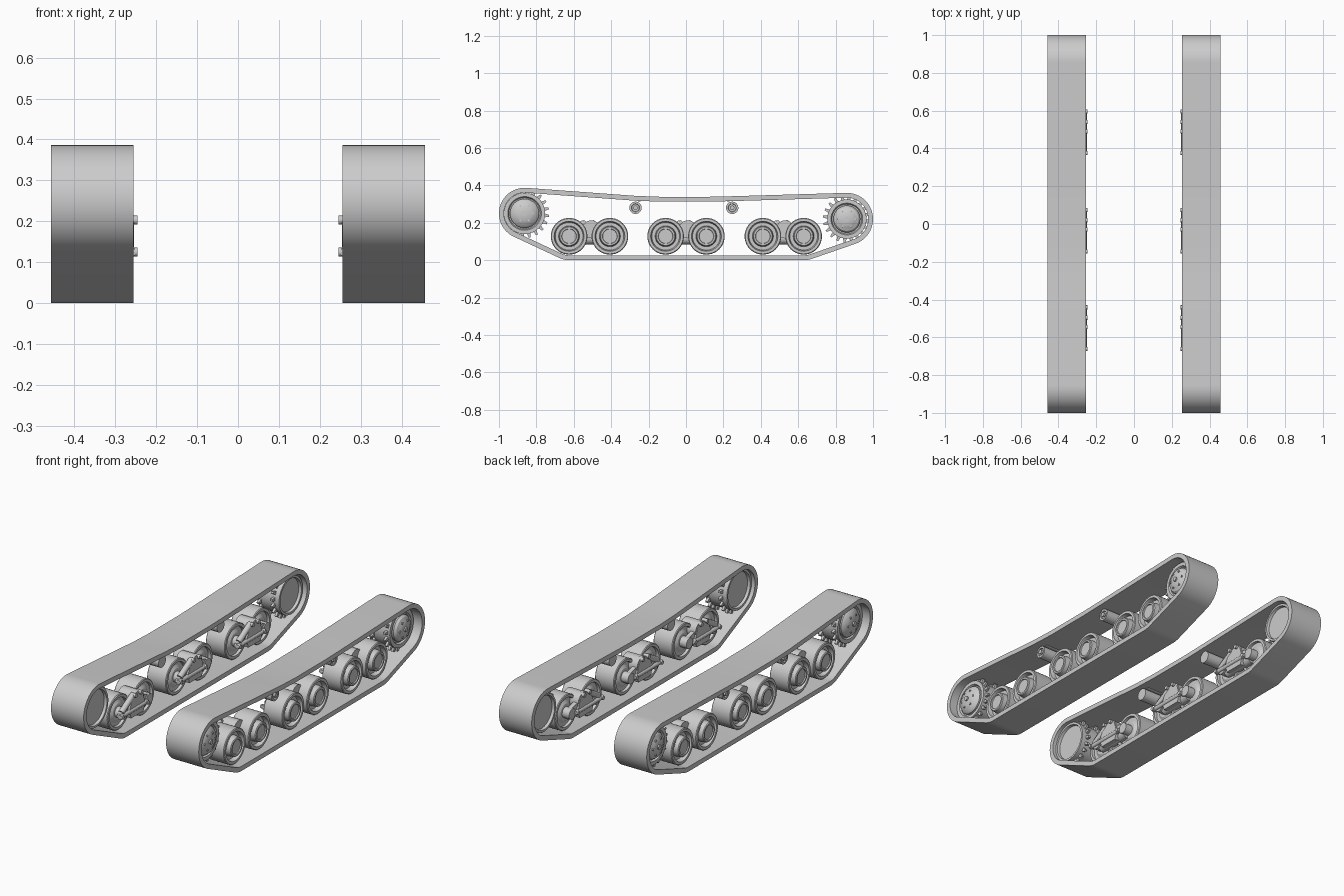
import bpy, bmesh
from math import sin, cos, pi, radians
from mathutils import Vector

cube = bpy.data.objects.get("Cube")
if cube:
    bpy.data.objects.remove(cube)

grey = bpy.data.materials.new("plain_grey")
grey.use_nodes = True
COLOR = (0.6, 0.6, 0.6, 1)
grey.diffuse_color = COLOR
grey.node_tree.nodes["Principled BSDF"].inputs["Base Color"].default_value = COLOR


def finish(name, bm):
    """Turn a bmesh into a smooth-shaded part mirrored to the other side."""
    bmesh.ops.remove_doubles(bm, verts=bm.verts, dist=0.0001)
    bmesh.ops.recalc_face_normals(bm, faces=bm.faces)
    mesh = bpy.data.meshes.new(name)
    bm.to_mesh(mesh)
    bm.free()
    for poly in mesh.polygons:
        poly.use_smooth = True
    mesh.set_sharp_from_angle(angle=radians(32))
    mesh.materials.append(grey)
    ob = bpy.data.objects.new(name, mesh)
    bpy.context.collection.objects.link(ob)
    ob.modifiers.new("other_side", 'MIRROR').use_mirror_merge = False
    return ob


def bridge(bm, rings, closed=False):
    """Skin a list of equally long vertex rings."""
    pairs = zip(rings, rings[1:] + rings[:1]) if closed else zip(rings, rings[1:])
    for a, b in pairs:
        n = len(a)
        for i in range(n):
            j = (i + 1) % n
            bm.faces.new((a[i], a[j], b[j], b[i]))


def lathe(name, y, z, profile, sides=40):
    """Spin (x, radius) points round an axle along x."""
    bm = bmesh.new()
    rings = [[bm.verts.new((x, y + r * cos(2 * pi * i / sides), z + r * sin(2 * pi * i / sides)))
              for i in range(sides)] for x, r in profile]
    bridge(bm, rings)
    bmesh.ops.remove_doubles(bm, verts=bm.verts, dist=0.00001)
    return finish(name, bm)


def disc(name, y, z, r, x0, x1, sides=24):
    return lathe(name, y, z, [(x0, 0), (x0, r), (x1, r), (x1, 0)], sides)


def plate(name, points, x0, x1):
    """Extrude a (y, z) outline between two x planes."""
    bm = bmesh.new()
    rings = [[bm.verts.new((x, y, z)) for y, z in points] for x in (x0, x1)]
    bridge(bm, rings)
    bm.faces.new(rings[0])
    bm.faces.new(rings[1])
    return finish(name, bm)


def rod(name, start, end, r, sides=16):
    """Round bar between two points."""
    a, b = Vector(start), Vector(end)
    turn = (b - a).to_track_quat('Z', 'Y')
    bm = bmesh.new()
    rings = [[bm.verts.new(p + turn @ Vector((r * cos(2 * pi * i / sides), r * sin(2 * pi * i / sides), 0)))
              for i in range(sides)] for p in (a, b)]
    bridge(bm, rings)
    bm.faces.new(rings[0])
    bm.faces.new(rings[1])
    return finish(name, bm)


def arc(y, z, r, start, stop, steps):
    angles = [radians(start + (stop - start) * i / steps) for i in range(steps + 1)]
    return [(y + r * cos(a), z + r * sin(a)) for a in angles]


FRONT = (-0.863, 0.25)
REAR = (0.86, 0.22)
AXLE_Z = 0.128
INNER, OUTER = 0.255, 0.457


# Track belt: one loop round all the wheels, with a sagging top run
def loop(inset):
    sag = [(0.25, 0.342 - inset), (0.12, 0.339 - inset), (-0.14, 0.339 - inset), (-0.27, 0.344 - inset)]
    return (arc(*FRONT, 0.137 - inset, 86, 245, 22)
            + arc(-0.623, AXLE_Z, 0.128 - inset, 245, 270, 4)
            + arc(0.63, AXLE_Z, 0.128 - inset, 270, 289, 4)
            + arc(*REAR, 0.14 - inset, 289, 452, 22) + sag)


bm = bmesh.new()
belt_rings = [[bm.verts.new((x, y, z)) for y, z in loop(inset)]
              for x, inset in ((INNER, 0), (OUTER, 0), (OUTER, 0.026), (INNER, 0.026))]
bridge(bm, belt_rings, closed=True)
finish("track_belt", bm)


# Toothed end wheels
def gear(name, centre, root, tip, teeth, x0, x1):
    points = []
    for i in range(teeth):
        for part, r in ((0, root), (0.35, root), (0.55, tip), (0.8, tip)):
            a = 2 * pi * (i + part) / teeth
            points.append((centre[0] + r * cos(a), centre[1] + r * sin(a)))
    plate(name, points, x0, x1)


def end_wheel(name, centre, rim, tip, hub):
    lathe(name + "_drum", *centre,
          [(0.29, 0), (0.29, rim - 0.015), (0.275, rim - 0.012), (0.275, rim), (0.41, rim),
           (0.41, rim - 0.02), (0.395, rim - 0.028), (0.395, 0)], 48)
    for label, x in (("inner", 0.3), ("outer", 0.385)):
        gear(name + "_" + label + "_teeth", centre, rim - 0.005, tip, 20, x, x + 0.014)
    lathe(name + "_hub", *centre,
          [(0.39, hub), (0.41, hub), (0.422, hub * 0.88), (0.43, hub * 0.6),
           (0.434, hub * 0.5), (0.434, 0)])
    disc(name + "_cap", *centre, 0.013, 0.43, 0.442, 16)
    for i, (y, z) in enumerate(arc(*centre, 0.045, 0, 300, 5)):
        disc(f"{name}_bolt_{i}", y, z, 0.006, 0.42, 0.435, 6)


end_wheel("drive_sprocket", FRONT, 0.11, 0.132, 0.078)
end_wheel("rear_idler", REAR, 0.105, 0.128, 0.072)

# Return rollers under the top run, with a small bracket above
for label, y in (("front", -0.27), ("rear", 0.247)):
    lathe(label + "_return_roller", y, 0.28,
          [(0.28, 0), (0.28, 0.033), (0.42, 0.033), (0.42, 0.022), (0.412, 0.02),
           (0.412, 0.012), (0.425, 0.012), (0.425, 0)], 28)
    disc(label + "_roller_stop", y + 0.02 * (1 if y < 0 else -1), 0.325, 0.012, 0.3, 0.4, 12)

# Dished road wheels
WHEEL = [(0.305, 0), (0.305, 0.045), (0.315, 0.06), (0.315, 0.078), (0.3, 0.08), (0.3, 0.094),
         (0.304, 0.098), (0.416, 0.098), (0.42, 0.094), (0.42, 0.08), (0.395, 0.074),
         (0.395, 0.056), (0.428, 0.053), (0.432, 0.049), (0.432, 0.04), (0.426, 0.038), (0.426, 0)]

# Three bogies, each with two road wheels and an inboard suspension frame
for label, mid in (("front", -0.516), ("middle", 0.0), ("rear", 0.52)):
    for end, dy in (("front", -0.109), ("rear", 0.109)):
        y = mid + dy
        lathe(f"{label}_bogie_{end}_wheel", y, AXLE_Z, WHEEL)
        disc(f"{label}_bogie_{end}_axle", y, AXLE_Z, 0.03, 0.262, 0.31, 20)
        # Swing arm from the axle up to the pivot
        plate(f"{label}_bogie_{end}_arm",
              [(y, 0.1), (mid, 0.135), (mid, 0.185), (y, 0.155)], 0.268, 0.292)
    # Central pivot housing and its bracket
    disc(label + "_bogie_pivot", mid + 0.01, 0.165, 0.048, 0.262, 0.36, 28)
    plate(label + "_bogie_bracket",
          [(mid - 0.06, 0.085), (mid + 0.05, 0.085), (mid + 0.065, 0.125), (mid + 0.045, 0.19),
           (mid + 0.01, 0.21), (mid - 0.04, 0.2), (mid - 0.075, 0.135)], 0.258, 0.285)
    # Lower tie bar, spring strut and end bolts
    rod(label + "_bogie_tie_bar", (0.262, mid - 0.155, 0.125), (0.262, mid + 0.085, 0.125), 0.012)
    rod(label + "_bogie_strut", (0.27, mid - 0.13, 0.14), (0.27, mid - 0.03, 0.2), 0.016)
    rod(label + "_bogie_cross_bar", (0.3, mid - 0.1, 0.115), (0.3, mid + 0.1, 0.115), 0.03)
    for i, (dy, z) in enumerate(((-0.145, 0.125), (0.075, 0.125), (-0.03, 0.203), (0.02, 0.203))):
        disc(f"{label}_bogie_bolt_{i}", mid + dy, z, 0.011, 0.246, 0.28, 12)
